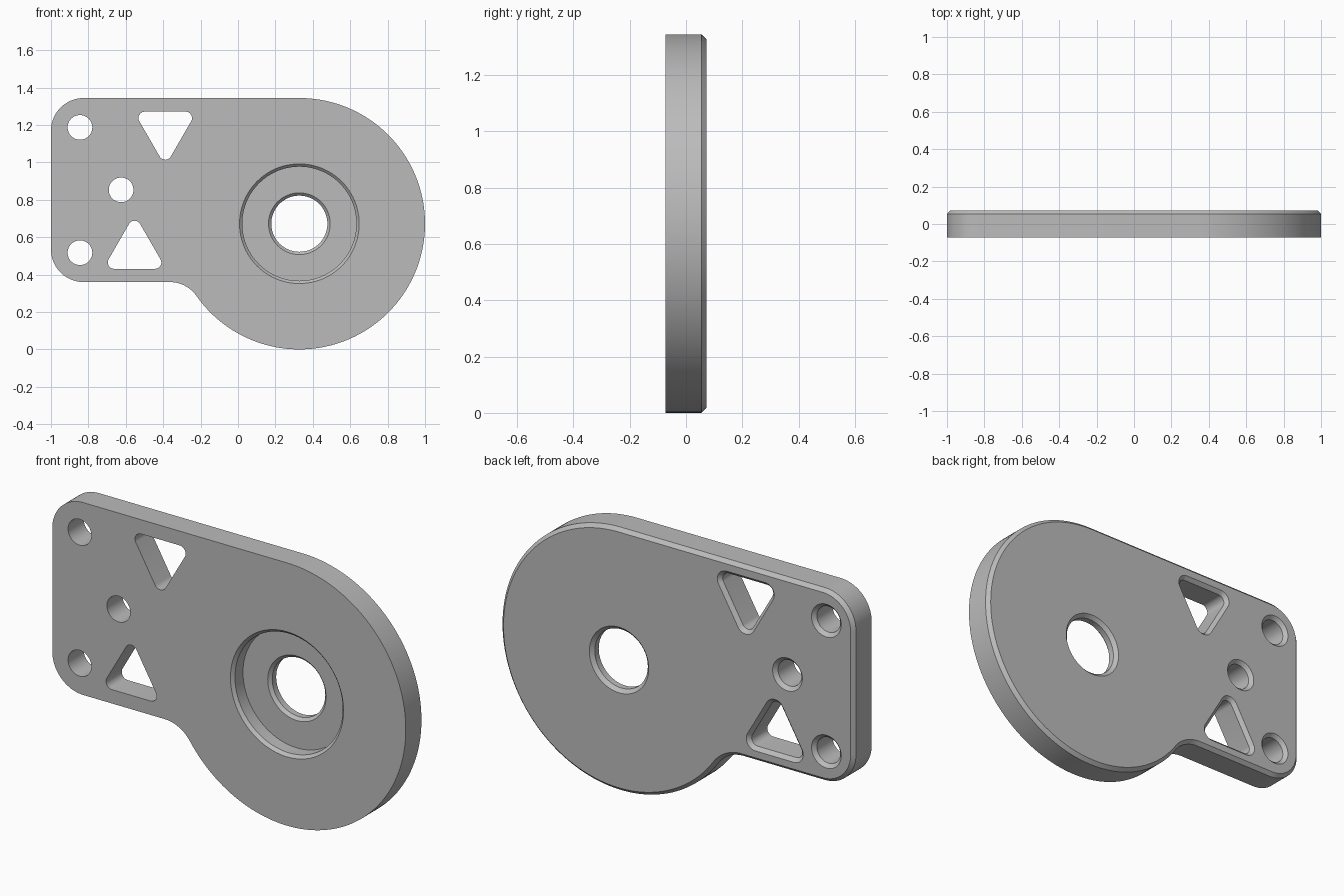
import bpy, bmesh
from math import cos, sin, radians, degrees, atan2, hypot, sqrt

cube = bpy.data.objects.get("Cube")
if cube:
    bpy.data.objects.remove(cube, do_unlink=True)

# Main sizes
FRONT, BACK = -0.0725, 0.0725
CHAMFER = 0.018
DISC_R = 0.672
DISC_X, DISC_Z = 1 - DISC_R, DISC_R
TOP, ARM_BOTTOM, CORNER = 2 * DISC_R, 0.36, 0.175


def arc(cx, cz, r, start, end, steps):
    """Points (x, z) on an arc, angles in degrees, both ends included."""
    angles = [radians(start + (end - start) * i / steps) for i in range(steps + 1)]
    return [(cx + r * cos(a), cz + r * sin(a)) for a in angles]


# Outlines: each returns its points grown outward by g
def body(g):
    fillet = CORNER
    fz = ARM_BOTTOM - fillet
    fx = DISC_X - sqrt((DISC_R + fillet) ** 2 - (DISC_Z - fz) ** 2)
    lean = degrees(atan2(DISC_Z - fz, DISC_X - fx))
    left = -1 + CORNER
    return (arc(DISC_X, DISC_Z, DISC_R + g, lean - 180, 90, 96)
            + arc(left, TOP - CORNER, CORNER + g, 90, 180, 20)
            + arc(left, ARM_BOTTOM + CORNER, CORNER + g, 180, 270, 20)
            + arc(fx, fz, fillet - g, 90, lean, 14)[:-1])


def round_hole(cx, cz, r, steps=48):
    return lambda g: arc(cx, cz, r + g, 0, 360, steps)[:-1]


def triangle_hole(cx, cz, point_angle, reach=0.126, r=0.034):
    def outline(g):
        pts = []
        for k in range(3):
            a = point_angle + 120 * k
            pts += arc(cx + reach * cos(radians(a)), cz + reach * sin(radians(a)),
                       r + g, a - 60, a + 60, 10)
        return pts
    return outline


bm = bmesh.new()
front_edges, back_edges = [], []


def wall(outline, profile):
    """Skin an outline through (growth, y) steps from the front to the back."""
    rings = [[bm.verts.new((x, y, z)) for x, z in outline(g)] for g, y in profile]
    n = len(rings[0])
    for a, b in zip(rings, rings[1:]):
        for i in range(n):
            j = (i + 1) % n
            bm.faces.new((a[i], a[j], b[j], b[i]))
    for ring, store in ((rings[0], front_edges), (rings[-1], back_edges)):
        store += [bm.edges.get((ring[i], ring[(i + 1) % n])) for i in range(n)]


# Outer rim, chamfered at the back
wall(body, [(0, FRONT), (0, BACK - CHAMFER), (-CHAMFER, BACK)])

# Screw holes and triangular windows, chamfered at the back
cutouts = [round_hole(-0.845, 1.187, 0.066), round_hole(-0.625, 0.853, 0.066),
           round_hole(-0.845, 0.517, 0.066),
           triangle_hole(-0.389, 1.174, 270), triangle_hole(-0.553, 0.528, 90)]
for cutout in cutouts:
    wall(cutout, [(0, FRONT), (0, BACK - CHAMFER), (CHAMFER, BACK)])

# Stepped bore: chamfered recess in front, through hole behind
BORE, RECESS, LIP = 0.15, 0.305, 0.015
FLOOR = FRONT + 0.08
step = RECESS - BORE
wall(round_hole(DISC_X, DISC_Z, BORE, 96),
     [(step + LIP, FRONT), (step, FRONT + LIP), (step, FLOOR), (LIP, FLOOR),
      (0, FLOOR + LIP), (0, BACK - CHAMFER), (CHAMFER, BACK)])

# Front and back faces
for edges, y in ((front_edges, -1), (back_edges, 1)):
    bmesh.ops.triangle_fill(bm, edges=edges, use_beauty=True, normal=(0, y, 0))
bmesh.ops.recalc_face_normals(bm, faces=bm.faces[:])

mesh = bpy.data.meshes.new("mounting_plate")
bm.to_mesh(mesh)
bm.free()
plate = bpy.data.objects.new("mounting_plate", mesh)
bpy.context.collection.objects.link(plate)

# Grey metal
grey = bpy.data.materials.new("grey")
grey.use_nodes = True
color = (0.5, 0.5, 0.5, 1)
grey.diffuse_color = color
grey.node_tree.nodes["Principled BSDF"].inputs["Base Color"].default_value = color
mesh.materials.append(grey)

bpy.ops.object.select_all(action="DESELECT")
plate.select_set(True)
bpy.context.view_layer.objects.active = plate
bpy.ops.object.shade_smooth_by_angle(angle=radians(30))
